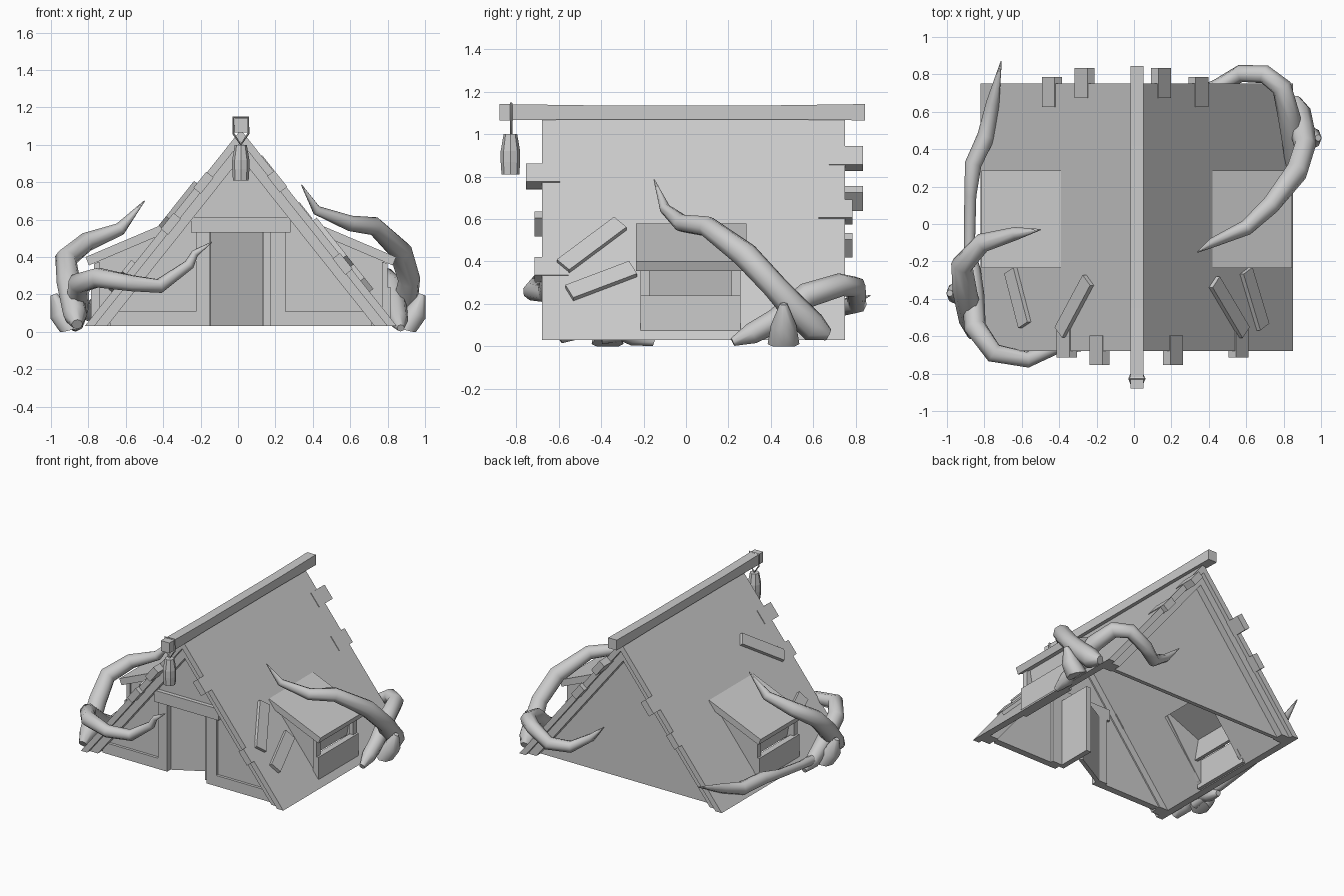
import bpy, bmesh, math
from mathutils import Vector, Matrix

old = bpy.data.objects.get("Cube")
if old:
    bpy.data.objects.remove(old, do_unlink=True)

CX = 0.015                      # ridge line
APEX, EAVE, HALF = 1.08, 0.03, 0.835
FRONT, BACK = -0.68, 0.75
SLOPE = math.atan2(APEX - EAVE, HALF)

grey = bpy.data.materials.new("weathered_grey")
grey.use_nodes = True
grey.diffuse_color = (0.6, 0.6, 0.6, 1)
grey.node_tree.nodes["Principled BSDF"].inputs["Base Color"].default_value = (0.6, 0.6, 0.6, 1)


def finish(name, bm):
    bmesh.ops.recalc_face_normals(bm, faces=bm.faces)
    mesh = bpy.data.meshes.new(name)
    bm.to_mesh(mesh)
    bm.free()
    mesh.materials.append(grey)
    ob = bpy.data.objects.new(name, mesh)
    bpy.context.collection.objects.link(ob)
    return ob


def prism(name, outline, y0, y1):
    """Extrude an x-z outline along y."""
    bm = bmesh.new()
    face = bm.faces.new([bm.verts.new((x, y0, z)) for x, z in outline])
    ext = bmesh.ops.extrude_face_region(bm, geom=[face])
    verts = [g for g in ext["geom"] if isinstance(g, bmesh.types.BMVert)]
    bmesh.ops.translate(bm, verts=verts, vec=(0, y1 - y0, 0))
    return finish(name, bm)


def box(name, x0, x1, y0, y1, z0, z1):
    return prism(name, [(x0, z0), (x1, z0), (x1, z1), (x0, z1)], y0, y1)


def roof_z(x):
    return APEX - abs(x - CX) * math.tan(SLOPE)


def plank(name, start, end, width, thick, lift):
    """Board lying on the roof slope between two x-y points."""
    a, b = (Vector((x, y, roof_z(x))) for x, y in (start, end))
    side = 1 if a.x > CX else -1
    normal = Vector((side * math.sin(SLOPE), 0, math.cos(SLOPE)))
    along = (b - a).normalized()
    across = normal.cross(along)
    frame = Matrix((along, across, normal)).transposed().to_4x4()
    frame.translation = (a + b) / 2 + normal * lift
    bm = bmesh.new()
    bmesh.ops.create_cube(bm, size=1, matrix=frame @ Matrix.Diagonal(((b - a).length, width, thick, 1)))
    return finish(name, bm)


def tube(name, points, depth=1.0, sides=2, cyclic=False):
    """Tapered tube through (x, y, z, radius) points."""
    cu = bpy.data.curves.new(name, "CURVE")
    cu.dimensions = "3D"
    cu.bevel_depth, cu.bevel_resolution, cu.use_fill_caps = depth, sides, True
    sp = cu.splines.new("POLY")
    sp.points.add(len(points) - 1)
    sp.use_cyclic_u = cyclic
    for p, (x, y, z, r) in zip(sp.points, points):
        p.co, p.radius = (x, y, z, 1), r
    cu.materials.append(grey)
    ob = bpy.data.objects.new(name, cu)
    bpy.context.collection.objects.link(ob)
    bpy.ops.object.select_all(action="DESELECT")
    ob.select_set(True)
    bpy.context.view_layer.objects.active = ob
    bpy.ops.object.convert(target="MESH")
    ob = bpy.context.object
    for v in ob.data.vertices:      # flatten anything below ground
        v.co.z = max(v.co.z, 0)
    bpy.ops.object.shade_smooth_by_angle(angle=math.radians(50))


def gable_strip(name, side, inset, width, y0, y1):
    """Sloping band parallel to the roof, inset vertically from it."""
    t = math.tan(SLOPE)

    def foot(d):
        return (CX + side * (APEX - d - EAVE) / t, EAVE)
    return prism(name, [foot(inset), (CX, APEX - inset), (CX, APEX - inset - width), foot(inset + width)], y0, y1)


# Roof slabs, opened under the dormers, and gable rafters
for side, tag in ((1, "left"), (-1, "right")):
    roof = gable_strip(f"roof_{tag}", side, 0, 0.065, FRONT, BACK)
    xs = sorted((CX + side * 0.44, CX + side * 0.765))
    cutter = box(f"dormer_cutter_{tag}", *xs, -0.18, 0.23, 0, 0.8)
    cutter.hide_render = True
    cutter.hide_viewport = True
    hole = roof.modifiers.new("dormer_hole", "BOOLEAN")
    hole.operation, hole.object, hole.solver = "DIFFERENCE", cutter, "EXACT"
    gable_strip(f"front_rafter_{tag}", side, 0.065, 0.085, FRONT + 0.03, FRONT + 0.12)
    gable_strip(f"back_rafter_{tag}", side, 0.065, 0.085, BACK - 0.12, BACK - 0.03)

# Ridge beam, slightly slimmer in the middle
ridge = box("ridge_beam", CX - 0.035, CX + 0.035, -0.88, 0.845, 1.065, 1.142)
bm = bmesh.new()
bm.from_mesh(ridge.data)
bmesh.ops.subdivide_edges(bm, edges=[e for e in bm.edges if abs(e.verts[0].co.y - e.verts[1].co.y) > 1], cuts=3)
for v in bm.verts:
    if abs(v.co.y) < 0.6:
        v.co.z += 0.005 if v.co.z < 1.1 else -0.006
bm.to_mesh(ridge.data)
bm.free()

# Gable walls, front one with a doorway
WALL_HALF = 0.775
prism("back_wall", [(CX - WALL_HALF, EAVE), (CX + WALL_HALF, EAVE), (CX, 1.01)], BACK - 0.11, BACK - 0.08)
prism("front_wall", [(CX - WALL_HALF, EAVE), (-0.15, EAVE), (-0.15, 0.53), (0.18, 0.53),
                     (0.18, EAVE), (CX + WALL_HALF, EAVE), (CX, 1.01)], FRONT + 0.08, FRONT + 0.11)
box("front_sill_right", CX - 0.7, -0.2, FRONT + 0.06, FRONT + 0.11, EAVE, 0.11)
box("front_sill_left", 0.24, CX + 0.7, FRONT + 0.06, FRONT + 0.11, EAVE, 0.11)

# Door frame, door standing ajar and the panel beside it
box("door_post_right", -0.225, -0.15, FRONT + 0.06, FRONT + 0.13, EAVE, 0.53)
box("door_post_left", 0.175, 0.255, FRONT + 0.06, FRONT + 0.13, EAVE, 0.53)
box("door_lintel", -0.25, 0.28, FRONT + 0.05, FRONT + 0.13, 0.53, 0.615)
door = box("door", 0, 0.32, 0, 0.03, EAVE, 0.53)
door.location = (-0.148, FRONT + 0.1, 0)
door.rotation_euler.z = math.radians(29)
box("door_side_panel", 0.135, 0.175, FRONT + 0.1, FRONT + 0.39, EAVE, 0.53)

# Dormers on both slopes, with tilted shutters in the windows
for s, tag in ((1, "left"), (-1, "right")):
    def px(*pts):
        return [(CX + s * x, z) for x, z in pts]
    prism(f"dormer_roof_{tag}", px((0.405, 0.58), (0.83, 0.4), (0.812, 0.355), (0.4, 0.53)), -0.235, 0.285)
    for y in (-0.205, 0.225):
        prism(f"dormer_cheek_{tag}", px((0.42, 0.53), (0.765, 0.38), (0.765, 0.06), (0.74, 0.08)), y, y + 0.03)
    prism(f"dormer_front_{tag}", px((0.755, 0.035), (0.8, 0.035), (0.8, 0.24), (0.755, 0.24)), -0.215, 0.258)
    prism(f"dormer_shutter_{tag}", px((0.7, 0.22), (0.725, 0.22), (0.755, 0.38), (0.73, 0.39)), -0.18, 0.23)
    for y in (-0.215, 0.215):
        prism(f"dormer_post_{tag}", px((0.755, 0.23), (0.785, 0.23), (0.785, 0.365), (0.755, 0.375)), y, y + 0.043)

# Loose boards nailed on the slopes
for a, b in (((0.42, -0.31), (0.58, -0.58)), ((0.59, -0.25), (0.68, -0.55)),
             ((-0.235, -0.3), (-0.385, -0.58)), ((-0.65, -0.25), (-0.575, -0.54))):
    plank("loose_board", a, b, 0.085, 0.035, 0.008)

# Batten ends poking out of the gables
for x, y in ((-0.375, -0.715), (-0.2, -0.755), (0.225, -0.755), (0.575, -0.715),
             (-0.455, 0.785), (-0.28, 0.835), (0.16, 0.835), (0.36, 0.785)):
    inner = y - math.copysign(0.16, y)
    plank("batten_end", (x, inner), (x, y), 0.11, 0.05, -0.02)

# Hanging lamp with its rope
bm = bmesh.new()
profile = [(0.042, 0.81), (0.046, 0.87), (0.046, 0.92), (0.032, 1.0)]
rings = [[bm.verts.new((CX + r * math.cos(i * math.pi / 4), -0.828 + r * math.sin(i * math.pi / 4), z))
          for i in range(8)] for r, z in profile]
for lo, hi in zip(rings, rings[1:]):
    for i in range(8):
        bm.faces.new((lo[i], lo[i - 1], hi[i - 1], hi[i]))
bm.faces.new(rings[0])
bm.faces.new(rings[-1])
finish("lamp", bm)
tube("lamp_rope", [(CX + x, -0.825, z, 1) for x, z in
                   ((0, 1.0), (0.04, 1.06), (0.04, 1.147), (-0.04, 1.147), (-0.04, 1.06))], 0.006, 0, True)

# Twisted roots climbing over the house
tube("root_over_left_slope", [(0.86, 0.67, 0.055, 0.03), (0.875, 0.6, 0.09, 0.07), (0.9, 0.5, 0.19, 0.066),
     (0.915, 0.42, 0.28, 0.06), (0.87, 0.28, 0.43, 0.062), (0.73, 0.1, 0.565, 0.05), (0.6, -0.02, 0.58, 0.042),
     (0.42, -0.1, 0.65, 0.026), (0.34, -0.15, 0.785, 0.003)])
tube("root_round_back", [(0.87, 0.22, 0.02, 0.02), (0.86, 0.31, 0.06, 0.05), (0.85, 0.42, 0.12, 0.055),
     (0.83, 0.57, 0.24, 0.06), (0.79, 0.73, 0.29, 0.055), (0.7, 0.8, 0.28, 0.05), (0.57, 0.805, 0.2, 0.047),
     (0.44, 0.73, 0.18, 0.042), (0.3, 0.69, 0.27, 0.028), (0.19, 0.7, 0.38, 0.003)])
tube("root_over_right_slope", [(-0.86, -0.6, 0.04, 0.03), (-0.87, -0.52, 0.09, 0.065), (-0.905, -0.36, 0.26, 0.065),
     (-0.92, -0.22, 0.39, 0.06), (-0.81, -0.1, 0.48, 0.052), (-0.63, -0.05, 0.55, 0.035),
     (-0.5, -0.03, 0.7, 0.003)])
tube("root_round_front", [(-0.87, -0.15, 0.02, 0.02), (-0.87, -0.24, 0.05, 0.05), (-0.86, -0.38, 0.12, 0.06),
     (-0.85, -0.55, 0.26, 0.06), (-0.75, -0.69, 0.29, 0.055), (-0.57, -0.725, 0.26, 0.045),
     (-0.42, -0.66, 0.245, 0.04), (-0.26, -0.65, 0.36, 0.028), (-0.23, -0.65, 0.42, 0.02), (-0.14, -0.66, 0.48, 0.003)])
tube("root_along_ground", [(-0.87, -0.4, 0.05, 0.04), (-0.88, -0.1, 0.08, 0.03), (-0.875, 0.15, 0.11, 0.032),
     (-0.86, 0.32, 0.14, 0.045), (-0.79, 0.47, 0.1, 0.048), (-0.755, 0.65, 0.16, 0.035), (-0.71, 0.87, 0.24, 0.003)])
for s, y in ((1, 0.46), (-1, -0.37)):
    tube("root_stump", [(s * 0.89, y, 0.01, 0.075), (s * 0.95, y, 0.1, 0.06), (s * 0.985, y, 0.2, 0.018)])
